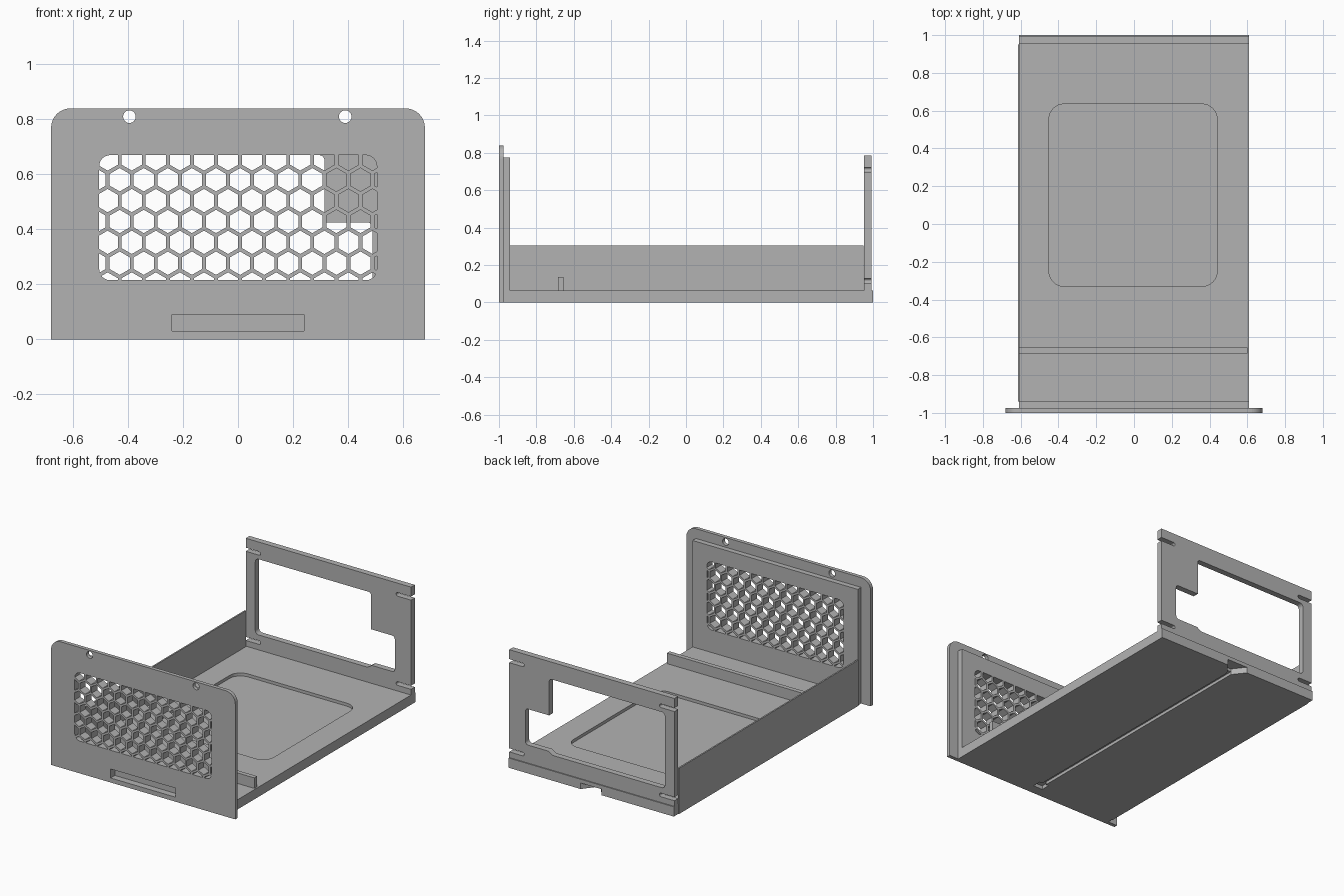
import bpy
import bmesh
from math import cos, sin, pi
from mathutils import Vector

cube = bpy.data.objects.get("Cube")
if cube:
    bpy.data.objects.remove(cube, do_unlink=True)

grey = bpy.data.materials.new("plain_grey")
grey.use_nodes = True
colour = (0.45, 0.45, 0.45, 1)
grey.diffuse_color = colour
grey.node_tree.nodes["Principled BSDF"].inputs["Base Color"].default_value = colour


def outline(corners, steps=8):
    """Polygon from (a, b, radius) corners, rounding the square ones."""
    pts = []
    for i, (a, b, r) in enumerate(corners):
        p = Vector((a, b))
        if not r:
            pts.append(p)
            continue
        u = (Vector(corners[i - 1][:2]) - p).normalized()
        v = (Vector(corners[(i + 1) % len(corners)][:2]) - p).normalized()
        c = p + r * (u + v)
        for k in range(steps + 1):
            t = k / steps * pi / 2
            pts.append(c - r * (v * cos(t) + u * sin(t)))
    return pts


def rect(a0, a1, b0, b1, low=0, high=0):
    return outline([(a0, b0, low), (a1, b0, low), (a1, b1, high), (a0, b1, high)])


def ring(a, b, r, n, turn=0):
    return [Vector((a + r * cos(turn + 2 * pi * k / n), b + r * sin(turn + 2 * pi * k / n)))
            for k in range(n)]


def prism(name, shapes, axis, lo, hi):
    """Extrude flat outlines along y (drawn in x, z) or z (drawn in x, y)."""
    bm = bmesh.new()
    for pts in shapes:
        ends = []
        for d in (lo, hi):
            ends.append([bm.verts.new((p.x, d, p.y) if axis == "y" else (p.x, p.y, d))
                         for p in pts])
            bm.faces.new(ends[-1])
        for i in range(len(pts)):
            bm.faces.new((ends[0][i - 1], ends[0][i], ends[1][i], ends[1][i - 1]))
    bmesh.ops.recalc_face_normals(bm, faces=bm.faces)
    mesh = bpy.data.meshes.new(name)
    bm.to_mesh(mesh)
    bm.free()
    mesh.materials.append(grey)
    obj = bpy.data.objects.new(name, mesh)
    bpy.context.collection.objects.link(obj)
    return obj


def combine(obj, tool, operation="DIFFERENCE", keep=False):
    mod = obj.modifiers.new("cut", "BOOLEAN")
    mod.operation = operation
    mod.solver = "EXACT"
    mod.object = tool
    bpy.context.view_layer.objects.active = obj
    bpy.ops.object.modifier_apply(modifier=mod.name)
    if not keep:
        bpy.data.objects.remove(tool, do_unlink=True)


# Front plate and the thicker pad behind it
front_plate = prism("front_plate", [rect(-0.68, 0.68, 0, 0.84, 0, 0.07)], "y", -1, -0.975)
front_pad = prism("front_pad", [rect(-0.61, 0.61, 0, 0.775)], "y", -0.975, -0.94)

# Honeycomb grille, trimmed to a rounded window
pitch = 0.0876
cells = []
for row in range(-1, 7):
    for col in range(-1, 14):
        x = -0.518 + (col + 0.5 * (row % 2)) * pitch
        cells.append(ring(x, 0.277 + row * pitch * 0.866, 0.0425, 6, pi / 6))
grille = prism("grille_cutter", cells, "y", -1.1, -0.9)
grille.hide_render = True
combine(grille, prism("trim", [rect(-0.505, 0.505, 0.215, 0.67, 0.04, 0.04)],
                      "y", -1.05, -0.92), "INTERSECT")
combine(front_plate, grille, keep=True)
combine(front_pad, grille)

# Screw holes and shallow label slot
holes = [ring(-0.395, 0.81, 0.023, 24), ring(0.39, 0.81, 0.023, 24)]
combine(front_plate, prism("holes", holes, "y", -1.1, -0.9))
slot = prism("slot", [rect(-0.24, 0.24, 0.03, 0.09)], "y", -1.1, -0.955)
combine(front_plate, slot, keep=True)
combine(front_pad, slot)

# Floor with a rounded recess on top and a cable groove below
floor = prism("floor", [rect(-0.61, 0.61, -0.94, 1)], "z", 0, 0.065)
combine(floor, prism("recess", [rect(-0.45, 0.44, -0.33, 0.635, 0.08, 0.08)], "z", 0.045, 0.2))
combine(floor, prism("groove", [rect(-0.015, 0.015, -0.9, 0.95)], "z", -0.1, 0.02))
combine(floor, prism("groove_end", [rect(-0.035, 0.035, -0.93, -0.87)], "z", -0.1, 0.025))
mouth = outline([(-0.085, 1.01, 0), (0.085, 1.01, 0), (0.015, 0.92, 0), (-0.015, 0.92, 0)])
combine(floor, prism("mouth", [mouth], "z", -0.1, 0.04))

# Thin side wall and cross rib
prism("side_wall", [rect(-0.615, -0.605, -0.94, 0.95)], "z", 0, 0.305)
prism("cross_rib", [rect(-0.605, 0.6, -0.685, -0.655)], "z", 0.065, 0.135)

# Back frame with stepped opening and open-ended mounting slots
back_frame = prism("back_frame", [rect(-0.61, 0.61, 0.065, 0.785)], "y", 0.953, 0.993)
opening = outline([(-0.54, 0.165, 0.025), (0.29, 0.165, 0), (0.32, 0.185, 0),
                   (0.49, 0.185, 0.02), (0.49, 0.425, 0.02), (0.315, 0.425, 0),
                   (0.315, 0.67, 0.02), (-0.54, 0.67, 0.025)])
combine(back_frame, prism("opening", [opening], "y", 0.8, 1.2))
slots = []
for z in (0.115, 0.71):
    for s in (-1, 1):
        slots.append(outline([(s * 0.7, z - 0.012, 0), (s * 0.5, z - 0.012, 0.0115),
                              (s * 0.5, z + 0.012, 0.0115), (s * 0.7, z + 0.012, 0)]))
combine(back_frame, prism("slots", slots, "y", 0.8, 1.2))
